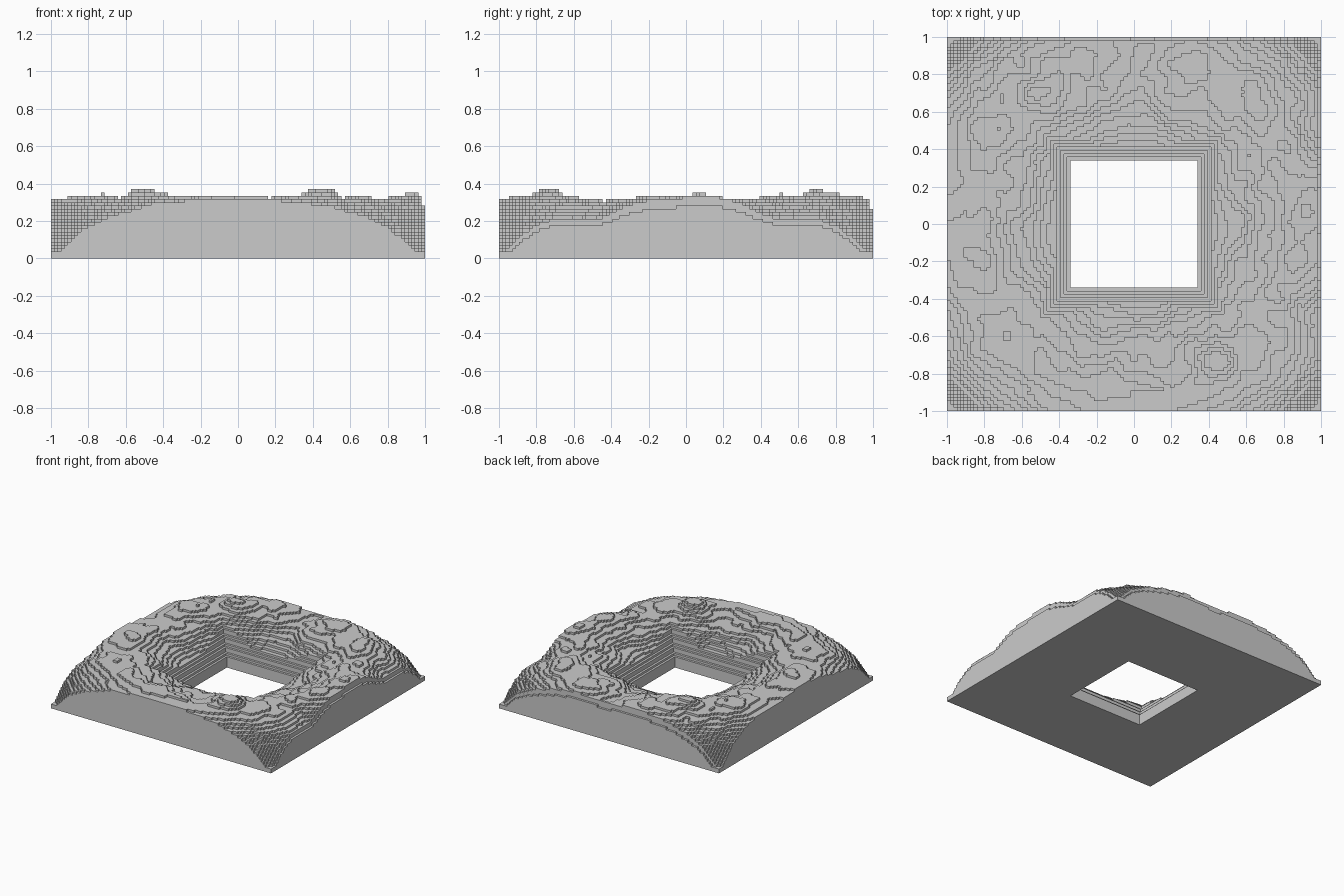
import bpy, bmesh, math
from mathutils import noise, Vector

if "Cube" in bpy.data.objects:
    bpy.data.objects.remove(bpy.data.objects["Cube"])

N = 112                 # cells per side
CELL = 2 / N
STEP = 0.0176           # terrace height
HOLE = 0.337            # half width of the square opening

# Height profiles as (distance, height)
PIT = [(0.335, 0.07), (0.352, 0.09), (0.372, 0.12), (0.41, 0.175),
       (0.46, 0.245), (0.54, 0.34), (0.6, 0.4)]
RADIAL = [(0.33, 0.11), (0.42, 0.17), (0.5, 0.21), (0.6, 0.257), (0.7, 0.288),
          (0.8, 0.306), (0.9, 0.314), (1.0, 0.31), (1.1, 0.285), (1.2, 0.23),
          (1.28, 0.165), (1.34, 0.085), (1.375, 0.03)]

# Hills and hollows: x, y, amount, spread
BUMPS = [(0.43, -0.72, 0.065, 0.10), (-0.5, 0.68, 0.06, 0.12),
         (-0.25, 0.85, 0.03, 0.10), (0.32, 0.85, 0.03, 0.10),
         (-0.13, -0.83, 0.03, 0.12), (-0.8, -0.2, 0.025, 0.13),
         (-0.78, 0.5, 0.03, 0.10), (0.9, 0.08, 0.035, 0.13),
         (0.87, -0.2, 0.025, 0.09), (-0.5, -0.75, 0.02, 0.12),
         (0.65, 0.65, 0.015, 0.12),
         (1.0, -0.5, -0.075, 0.17), (1.0, 0.5, -0.075, 0.17),
         (0.05, 0.95, -0.025, 0.12), (-1.0, 0.25, -0.035, 0.12),
         (-1.0, -0.5, -0.035, 0.15), (0.62, 0.0, -0.03, 0.10),
         (-0.62, -0.05, -0.02, 0.12), (0.0, 0.62, -0.015, 0.12)]


def lerp(profile, d):
    if d <= profile[0][0]:
        return profile[0][1]
    for (a, ha), (b, hb) in zip(profile, profile[1:]):
        if d <= b:
            return ha + (hb - ha) * (d - a) / (b - a)
    return profile[-1][1]


def height(i, j):
    """Terraced height of a cell, 0 outside the model or in the opening."""
    if not (0 <= i < N and 0 <= j < N):
        return 0.0
    x, y = -1 + (i + 0.5) * CELL, -1 + (j + 0.5) * CELL
    side = max(abs(x), abs(y))
    if side < HOLE:
        return 0.0
    r = math.hypot(x, y)
    h = lerp(RADIAL, r)
    fade = min(1, max(0, (r - 0.36) / 0.22)) * min(1, h / 0.25)
    for bx, by, amount, spread in BUMPS:
        h += fade * amount * math.exp(-((x - bx) ** 2 + (y - by) ** 2) / spread ** 2)
    # fine roughness, calmer along the outer edges
    calm = 1 if side < 0.9 else 0.4
    h += 0.022 * fade * calm * noise.noise(Vector((x * 5, y * 5, 0.4)))
    h += 0.018 * fade * calm * noise.noise(Vector((x * 10, y * 10, 3.7)))
    h = min(h, lerp(PIT, side), 0.372)
    # the last row and column sit a little lower
    if i == N - 1 or j == N - 1:
        h *= 0.86
    return max(2, round(h / STEP)) * STEP


H = {(i, j): height(i, j) for i in range(-1, N + 1) for j in range(-1, N + 1)}
bm = bmesh.new()


def quad(*pts):
    bm.faces.new([bm.verts.new(p) for p in pts])


for i in range(N):
    for j in range(N):
        h = H[i, j]
        if h == 0:
            continue
        x0, y0 = -1 + i * CELL, -1 + j * CELL
        x1, y1 = x0 + CELL, y0 + CELL
        # top and underside
        quad((x0, y0, h), (x1, y0, h), (x1, y1, h), (x0, y1, h))
        quad((x0, y1, 0), (x1, y1, 0), (x1, y0, 0), (x0, y0, 0))
        # risers down to lower neighbours
        for di, dj, a, b in ((0, -1, (x0, y0), (x1, y0)), (1, 0, (x1, y0), (x1, y1)),
                             (0, 1, (x1, y1), (x0, y1)), (-1, 0, (x0, y1), (x0, y0))):
            low = H[i + di, j + dj]
            if low < h - 1e-6:
                quad((*a, low), (*b, low), (*b, h), (*a, h))

bmesh.ops.remove_doubles(bm, verts=bm.verts, dist=1e-5)
mesh = bpy.data.meshes.new("terraced_terrain")
bm.to_mesh(mesh)
bm.free()
obj = bpy.data.objects.new("terraced_terrain", mesh)
bpy.context.collection.objects.link(obj)
